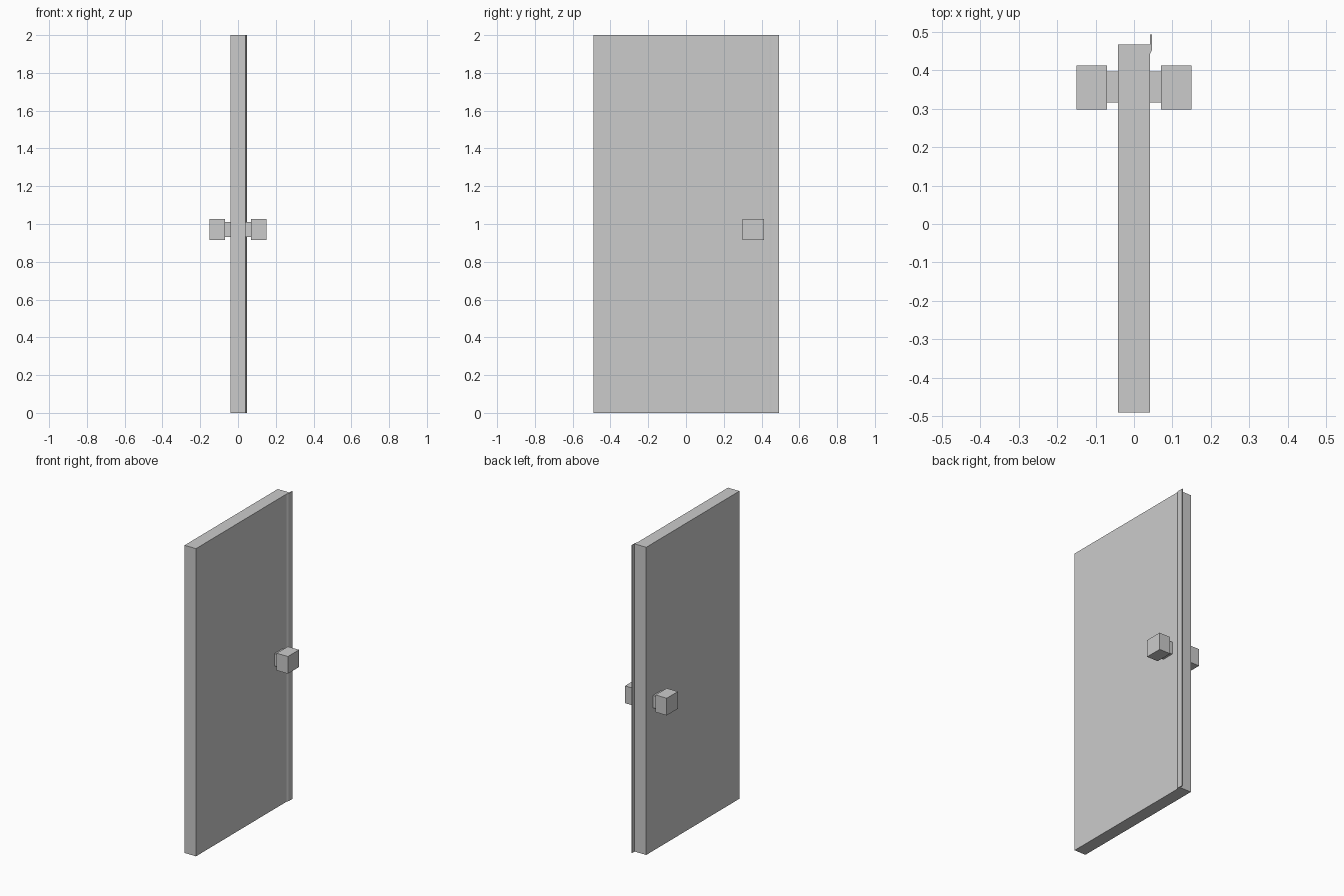
import bpy
import bmesh

cube = bpy.data.objects.get("Cube")
if cube:
    bpy.data.objects.remove(cube, do_unlink=True)

grey = bpy.data.materials.new("plain_grey")
grey.use_nodes = True
colour = (0.6, 0.6, 0.6, 1)
grey.diffuse_color = colour
grey.node_tree.nodes["Principled BSDF"].inputs["Base Color"].default_value = colour


def prism(name, outline, z0, z1):
    """Extrude an outline in x, y from z0 up to z1."""
    bm = bmesh.new()
    base = bm.faces.new([bm.verts.new((x, y, z0)) for x, y in outline])
    top = bmesh.ops.extrude_face_region(bm, geom=[base])["geom"]
    verts = [v for v in top if isinstance(v, bmesh.types.BMVert)]
    bmesh.ops.translate(bm, verts=verts, vec=(0, 0, z1 - z0))
    bmesh.ops.recalc_face_normals(bm, faces=bm.faces)
    mesh = bpy.data.meshes.new(name)
    bm.to_mesh(mesh)
    bm.free()
    mesh.materials.append(grey)
    obj = bpy.data.objects.new(name, mesh)
    bpy.context.collection.objects.link(obj)
    return obj


def box(name, x, y, z):
    outline = [(x[0], y[0]), (x[1], y[0]), (x[1], y[1]), (x[0], y[1])]
    return prism(name, outline, *z)


# Door leaf
HALF = 0.041
box("door_panel", (-HALF, HALF), (-0.49, 0.467), (0, 2))

# Overlapping strip with a bevelled edge on the closing side
prism("edge_strip", [(HALF, 0.441), (0.047, 0.453), (0.047, 0.493),
                     (0.042, 0.493), (0.042, 0.467), (HALF, 0.467)], 0, 2)

# Handle on each face: a neck and a square knob
for side, sign in (("left", 1), ("right", -1)):
    box(side + "_handle_neck", (sign * HALF, sign * 0.07), (0.316, 0.397), (0.93, 1.01))
    box(side + "_handle_knob", (sign * 0.07, sign * 0.15), (0.298, 0.412), (0.915, 1.027))
